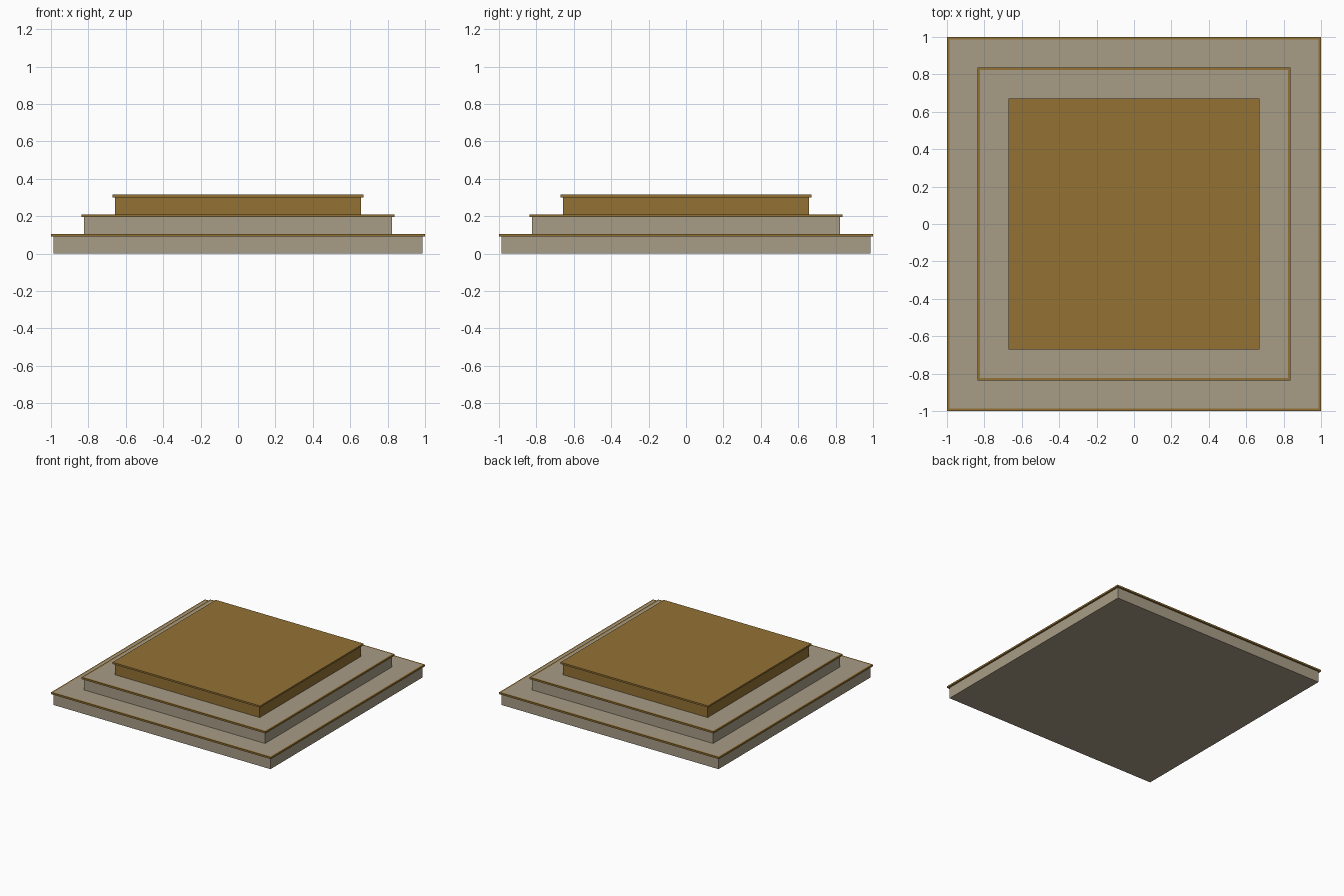
import bpy
import bmesh

if "Cube" in bpy.data.objects:
    bpy.data.objects.remove(bpy.data.objects["Cube"])


def material(name, rgb):
    m = bpy.data.materials.new(name)
    m.diffuse_color = (*rgb, 1.0)
    m.use_nodes = True
    m.node_tree.nodes["Principled BSDF"].inputs["Base Color"].default_value = m.diffuse_color
    return m


STONE = material("grey_stone", (0.392, 0.332, 0.238))
BROWN = material("golden_brown", (0.296, 0.168, 0.034))


def finish(name, bm, mat):
    bmesh.ops.recalc_face_normals(bm, faces=bm.faces)
    me = bpy.data.meshes.new(name)
    bm.to_mesh(me)
    bm.free()
    me.materials.append(mat)
    bpy.context.collection.objects.link(bpy.data.objects.new(name, me))


def square(bm, half, z):
    return [bm.verts.new((sx * half, sy * half, z))
            for sx, sy in ((-1, -1), (1, -1), (1, 1), (-1, 1))]


def slab(name, half, z0, z1, mat):
    """Solid square block."""
    bm = bmesh.new()
    low, high = square(bm, half, z0), square(bm, half, z1)
    bm.faces.new(low)
    bm.faces.new(high)
    for i in range(4):
        j = (i + 1) % 4
        bm.faces.new((low[i], low[j], high[j], high[i]))
    finish(name, bm, mat)


def frame(name, inner, outer, z0, z1, mat):
    """Square band around a block, open in the middle."""
    bm = bmesh.new()
    rings = [square(bm, h, z) for h, z in
             ((inner, z0), (outer, z0), (outer, z1), (inner, z1))]
    for k in range(4):
        a, b = rings[k], rings[(k + 1) % 4]
        for i in range(4):
            j = (i + 1) % 4
            bm.faces.new((a[i], a[j], b[j], b[i]))
    finish(name, bm, mat)


# Two lower steps: stone block with a flush brown nosing around its top edge
LIP = 0.014
for name, half, z0, z1 in (("lower_step", 0.986, 0.0, 0.105),
                           ("middle_step", 0.823, 0.105, 0.21)):
    slab(name, half, z0, z1, STONE)
    frame(name + "_nosing", half, half + LIP, z1 - LIP, z1, BROWN)

# Top step: brown block under a full brown cap
slab("top_step", 0.657, 0.21, 0.301, BROWN)
slab("top_step_cap", 0.671, 0.301, 0.315, BROWN)
